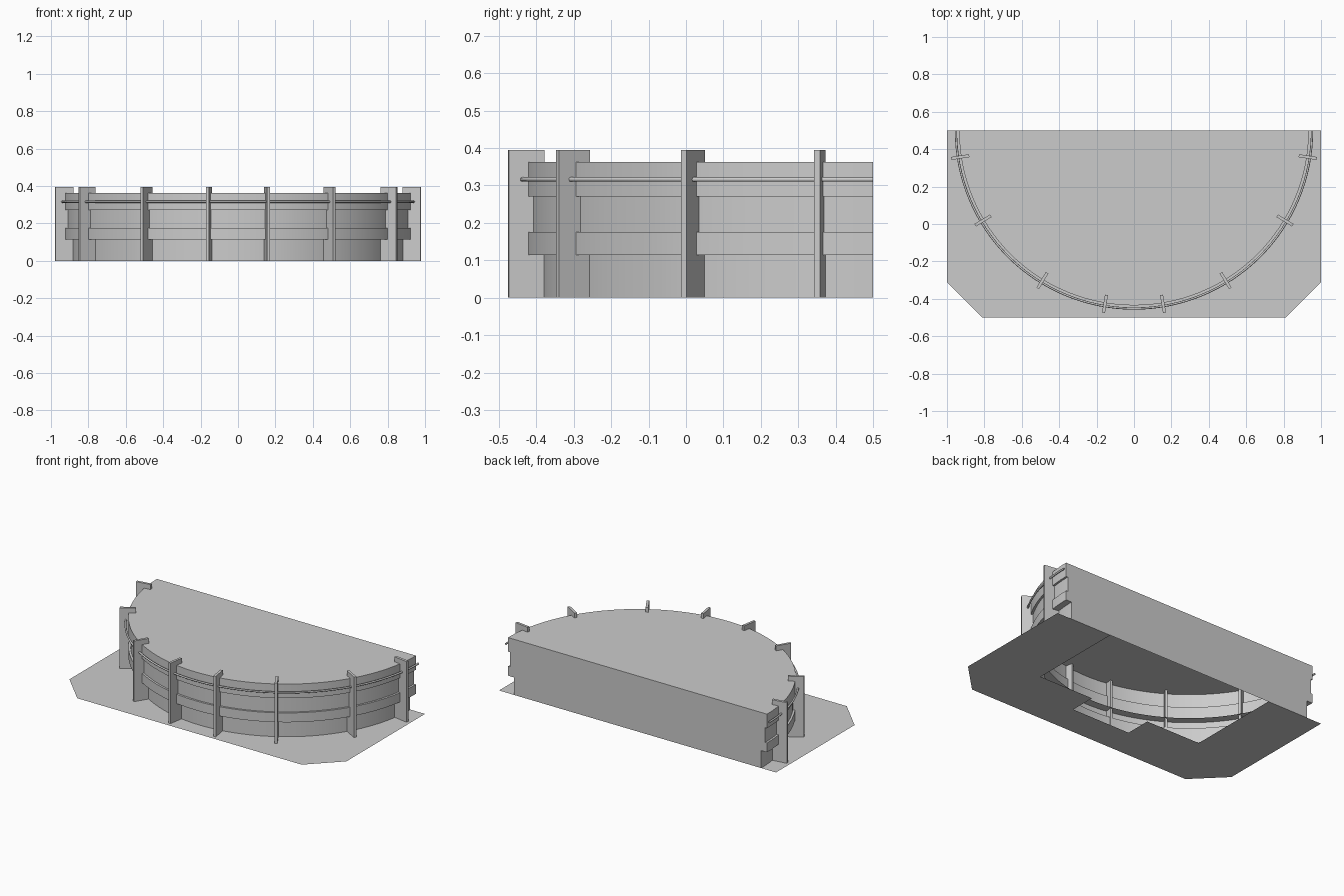
import bpy, bmesh
from math import cos, sin, pi, radians
from mathutils import Matrix, Vector

cube = bpy.data.objects.get("Cube")
if cube:
    bpy.data.objects.remove(cube, do_unlink=True)

# One plain grey for everything
grey = bpy.data.materials.new("plain_grey")
grey.use_nodes = True
colour = (0.6, 0.6, 0.6, 1)
grey.diffuse_color = colour
grey.node_tree.nodes["Principled BSDF"].inputs["Base Color"].default_value = colour

CENTRE_Y = 0.5
STEPS = 64


def arc_point(r, angle, z):
    """Point on the front-facing half circle, angle 0 at +x and pi at -x."""
    return Vector((r * cos(angle), CENTRE_Y - r * sin(angle), z))


def add_object(name, data):
    obj = bpy.data.objects.new(name, data)
    bpy.context.collection.objects.link(obj)
    data.materials.append(grey)
    return obj


def finish(name, bm, smooth=False):
    mesh = bpy.data.meshes.new(name)
    bm.to_mesh(mesh)
    bm.free()
    obj = add_object(name, mesh)
    if smooth:
        bpy.ops.object.select_all(action='DESELECT')
        obj.select_set(True)
        bpy.context.view_layer.objects.active = obj
        bpy.ops.object.shade_smooth_by_angle(angle=radians(30))
    return obj


def sweep(bm, profile):
    """Sweep a (radius, height) profile round the half circle."""
    rows = [[bm.verts.new(arc_point(r, pi * i / STEPS, z)) for r, z in profile]
            for i in range(STEPS + 1)]
    for a, b in zip(rows, rows[1:]):
        for j in range(len(profile) - 1):
            bm.faces.new((a[j], a[j + 1], b[j + 1], b[j]))
    return rows


# Half-round building: stepped wall, flat roof and flat back, open below
WALL, RECESS, BAND = 0.893, 0.922, 0.935
profile = [(WALL, 0), (WALL, 0.114), (BAND, 0.114), (BAND, 0.175),
           (RECESS, 0.175), (RECESS, 0.271), (BAND, 0.271), (BAND, 0.363)]
bm = bmesh.new()
rows = sweep(bm, profile)
bm.faces.new([row[-1] for row in rows])
bm.faces.new(rows[0] + rows[-1][::-1])
bmesh.ops.recalc_face_normals(bm, faces=bm.faces)
finish("building_shell", bm, smooth=True)

# Narrow ledge inside, level with the top of the lower band
bm = bmesh.new()
sweep(bm, [(0.88, 0.174), (RECESS, 0.174)])
finish("inner_ledge", bm)

# Ground plate with cut front corners and an opening beneath the building
half = [(0.6, 0.5), (1, 0.5), (1, -0.31), (0.81, -0.5)]
opening = [(0.21, -0.3), (0.21, -0.13), (0.6, -0.13)]
outline = half + [(-x, y) for x, y in half[::-1]]
outline += [(-x, y) for x, y in opening[::-1]] + opening
bm = bmesh.new()
face = bm.faces.new([bm.verts.new((x, y, 0)) for x, y in outline])
face.normal_update()
if face.normal.z < 0:
    face.normal_flip()
bmesh.ops.triangulate(bm, faces=bm.faces)
finish("ground_plate", bm)

# Radial fins, mirrored left and right
HEIGHT = 0.395
for number, degrees in enumerate((8.7, 30.8, 58.6, 80.5), 1):
    for side, angle in (("left", radians(degrees)), ("right", pi - radians(degrees))):
        bm = bmesh.new()
        bmesh.ops.create_cube(bm, size=1)
        bmesh.ops.scale(bm, verts=bm.verts, vec=(0.097, 0.016, HEIGHT))
        place = Matrix.Translation(arc_point(0.94, angle, HEIGHT / 2))
        bm.transform(place @ Matrix.Rotation(-angle, 4, 'Z'))
        finish(f"fin_{side}_{number}", bm)

# Thin round rail running through the fins
curve = bpy.data.curves.new("rail", 'CURVE')
curve.dimensions = '3D'
curve.bevel_depth = 0.006
curve.bevel_resolution = 2
curve.use_fill_caps = True
spline = curve.splines.new('POLY')
spline.points.add(STEPS)
for i, point in enumerate(spline.points):
    point.co = (*arc_point(0.952, pi * i / STEPS, 0.316), 1)
    point.radius = 1
spline.use_smooth = True
add_object("rail", curve)
